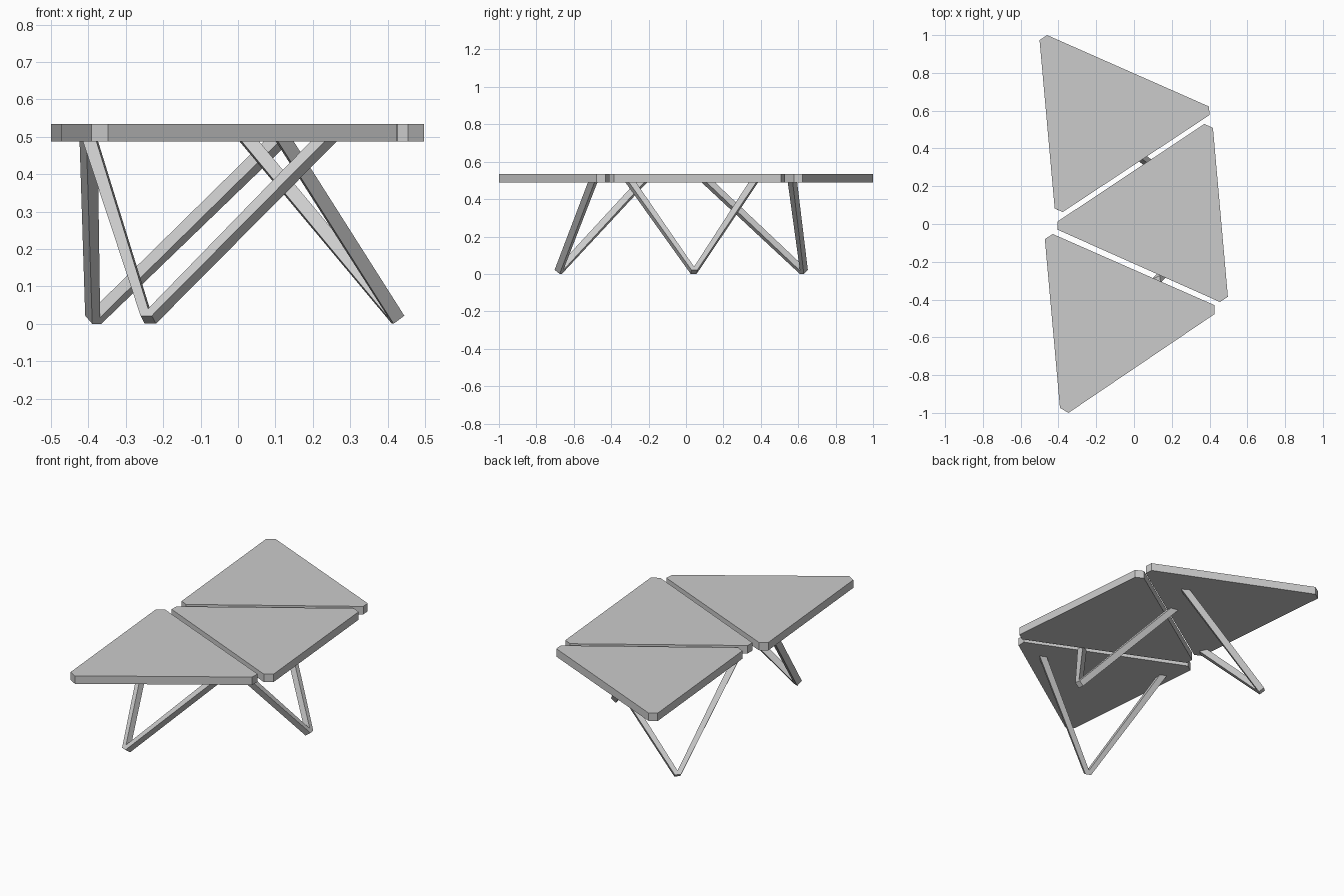
import bpy, bmesh
from mathutils import Vector

cube = bpy.data.objects.get("Cube")
if cube:
    bpy.data.objects.remove(cube, do_unlink=True)

grey = bpy.data.materials.new("light_grey")
grey.use_nodes = True
grey.diffuse_color = (0.6, 0.6, 0.6, 1)
grey.node_tree.nodes["Principled BSDF"].inputs["Base Color"].default_value = (0.6, 0.6, 0.6, 1)

UNDER, TOP = 0.488, 0.534   # panel underside and upper face
BEAM = 0.036                # leg section


def prism(name, outline, depth, clip=None):
    """Extrude a planar outline along a vector, optionally cut flat at a height."""
    bm = bmesh.new()
    face = bm.faces.new([bm.verts.new(p) for p in outline])
    new = bmesh.ops.extrude_face_region(bm, geom=[face])["geom"]
    bmesh.ops.translate(bm, vec=depth, verts=[v for v in new if isinstance(v, bmesh.types.BMVert)])
    if clip:
        cut = bmesh.ops.bisect_plane(bm, geom=bm.verts[:] + bm.edges[:] + bm.faces[:],
                                     plane_co=(0, 0, clip), plane_no=(0, 0, 1), clear_outer=True)
        edges = [e for e in cut["geom_cut"] if isinstance(e, bmesh.types.BMEdge)]
        bmesh.ops.holes_fill(bm, edges=edges, sides=0)
    bmesh.ops.recalc_face_normals(bm, faces=bm.faces[:])
    mesh = bpy.data.meshes.new(name)
    bm.to_mesh(mesh)
    bm.free()
    mesh.materials.append(grey)
    obj = bpy.data.objects.new(name, mesh)
    bpy.context.collection.objects.link(obj)
    return obj


def v_leg(name, top_a, top_b, foot):
    """V-shaped leg of square section, leaning in the plane of its three points."""
    a, b, f = Vector((*top_a, UNDER)), Vector((*top_b, UNDER)), Vector(foot)
    u = (b - a).normalized()
    n = u.cross(f - a).normalized()
    up = n.cross(u)
    if up.z < 0:
        up = -up
    flat = u * BEAM * 0.45
    sides = []
    for top, s in ((a, -1), (b, 1)):
        run = (top - f - s * flat * 0.5).normalized()
        half = BEAM / 2 / abs(run.dot(up))      # half width measured along u
        end = top + run * 0.08
        sides.append((end + u * s * half, f + s * flat, end - u * s * half, run))
    # inner edges meet above the foot
    (oa, fa, ia, ra), (ob, fb, ib, rb) = sides
    gap = (ib - ia).dot(u)
    t = gap / (ra.dot(u) / ra.dot(up) - rb.dot(u) / rb.dot(up)) * -1
    apex = ia - ra * (t / ra.dot(up))
    prism(name, [p - n * BEAM / 2 for p in (oa, fa, fb, ob, ib, apex, ia)], n * BEAM, clip=0.5)


# Triangular table tops with clipped corners
panels = {
    "back_top": [(-.50, .973), (-.46, 1), (.397, .622), (.40, .577), (-.378, .063), (-.42, .083)],
    "middle_top": [(-.405, .013), (-.405, -.03), (.455, -.413), (.497, -.385), (.418, .508), (.373, .53)],
    "front_top": [(-.472, -.08), (-.43, -.053), (.427, -.43), (.425, -.478), (-.347, -1), (-.392, -.973)],
}
for name, outline in panels.items():
    prism(name, [(x, y, UNDER) for x, y in outline], Vector((0, 0, TOP - UNDER)))

# One leaning V leg under each top
v_leg("back_leg", (-.40, .12), (.105, .57), (-.387, .63, .011))
v_leg("middle_leg", (.03, .36), (.125, -.295), (.428, .043, .011))
v_leg("front_leg", (-.395, -.24), (.23, -.50), (-.24, -.683, .011))
